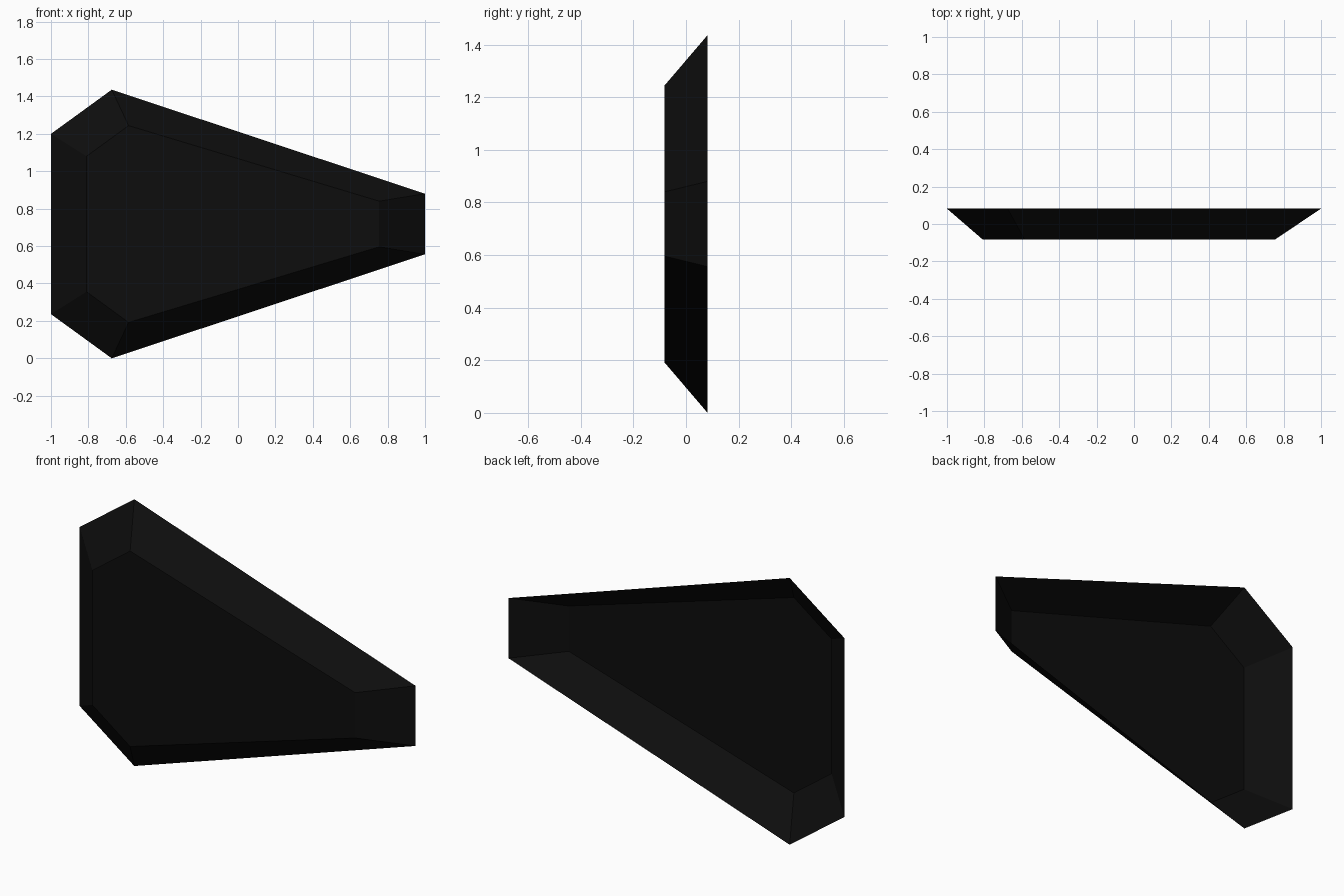
import bpy
import bmesh

cube = bpy.data.objects.get("Cube")
if cube:
    bpy.data.objects.remove(cube, do_unlink=True)

# Flat near-black material
black = bpy.data.materials.new("near_black")
black.use_nodes = True
colour = (0.004, 0.004, 0.004, 1)
black.diffuse_color = colour
black.node_tree.nodes["Principled BSDF"].inputs["Base Color"].default_value = colour

MID = 0.718    # height of the mirror line
DEPTH = 0.082  # half the depth

# Upper half outlines: (x, height above the mirror line)
rim_half = [(-1, 0.482), (-0.675, 0.718), (1, 0.162)]
panel_half = [(-0.81, 0.362), (-0.585, 0.526), (0.755, 0.122)]


def ring(bm, half, y):
    """Mirror a half outline into a closed hexagon of vertices."""
    outline = half + [(x, -h) for x, h in reversed(half)]
    return [bm.verts.new((x, y, MID + h)) for x, h in outline]


# Tapered tray: flat front panel, sloping walls, open back
bm = bmesh.new()
rim = ring(bm, rim_half, DEPTH)
panel = ring(bm, panel_half, -DEPTH)
front = bm.faces.new(panel)
for i in range(len(rim)):
    j = (i + 1) % len(rim)
    bm.faces.new((rim[i], rim[j], panel[j], panel[i]))
bmesh.ops.recalc_face_normals(bm, faces=bm.faces)
front.normal_update()
if front.normal.y > 0:
    bmesh.ops.reverse_faces(bm, faces=bm.faces)

mesh = bpy.data.meshes.new("tapered_tray")
bm.to_mesh(mesh)
bm.free()
mesh.materials.append(black)
tray = bpy.data.objects.new("tapered_tray", mesh)
bpy.context.collection.objects.link(tray)
